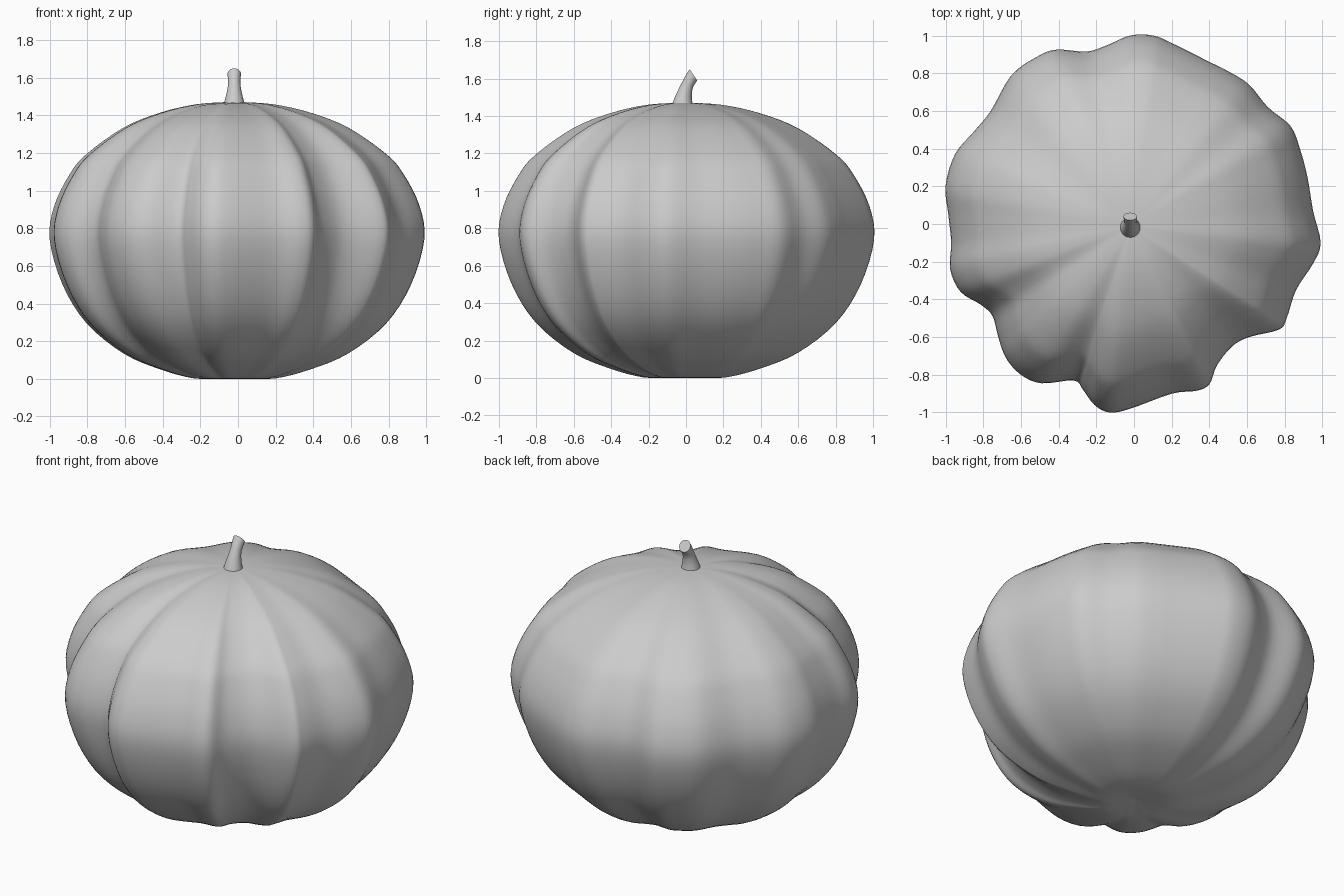
import bpy, bmesh
from math import sin, cos, pi, radians
from mathutils import Vector

if "Cube" in bpy.data.objects:
    bpy.data.objects.remove(bpy.data.objects["Cube"])


def spline(pts, steps, closed):
    """Catmull-Rom curve through 2D points."""
    n, out = len(pts), []
    get = (lambda i: Vector(pts[i % n])) if closed else (lambda i: Vector(pts[min(max(i, 0), n - 1)]))
    for i in range(n if closed else n - 1):
        a, b, c, d = (get(i + k) for k in (-1, 0, 1, 2))
        for s in range(steps):
            t = s / steps
            out.append(0.5 * (2*b + (c - a)*t + (2*a - 5*b + 4*c - d)*t*t + (3*b - a - 3*c + d)*t**3))
    if not closed:
        out.append(get(n - 1))
    return out


def loft(name, rings, angle):
    """Skin a stack of closed rings and cap both ends."""
    bm = bmesh.new()
    loops = [[bm.verts.new(p) for p in r] for r in rings]
    n = len(loops[0])
    for lo, hi in zip(loops, loops[1:]):
        for i in range(n):
            j = (i + 1) % n
            bm.faces.new((lo[i], lo[j], hi[j], hi[i]))
    bm.faces.new(loops[0][::-1])
    bm.faces.new(loops[-1])
    me = bpy.data.meshes.new(name)
    bm.to_mesh(me)
    bm.free()
    ob = bpy.data.objects.new(name, me)
    bpy.context.collection.objects.link(ob)
    bpy.context.view_layer.objects.active = ob
    ob.select_set(True)
    bpy.ops.object.shade_smooth_by_angle(angle=radians(angle))
    ob.select_set(False)


# Irregular lobed outline at the widest height, counterclockwise from the right
outline = [(.99, -.1), (.95, .07), (.92, .25), (.88, .4), (.83, .52), (.71, .62), (.61, .74), (.5, .81),
           (.4, .86), (.2, .96), (.1, 1), (-.02, 1), (-.14, .95), (-.25, .915), (-.41, .925), (-.51, .89),
           (-.65, .79), (-.76, .6), (-.85, .49), (-.95, .37), (-1, .2), (-.985, .05), (-.97, -.1),
           (-.975, -.24), (-.92, -.36), (-.81, -.43), (-.75, -.49), (-.72, -.6), (-.68, -.71), (-.6, -.8),
           (-.49, -.845), (-.32, -.83), (-.27, -.88), (-.21, -.96), (-.13, -1), (-.02, -.98), (.2, -.9),
           (.33, -.885), (.4, -.85), (.44, -.75), (.52, -.65), (.61, -.6), (.77, -.56), (.81, -.5),
           (.86, -.35), (.95, -.21)]
# Side profile: scale of the outline, height
profile = [(.01, .015), (.1, .006), (.22, .003), (.4, .05), (.6, .135), (.8, .295), (.93, .5), (1, .74),
           (.975, .92), (.89, 1.09), (.8, 1.195), (.6, 1.335), (.4, 1.415), (.2, 1.46), (.01, 1.472)]

# Pumpkin body
ring = spline(outline, 4, True)
pole = Vector((-.02, -.01))
rings = []
for s, z in spline(profile, 4, False):
    rings.append([(*(pole * (1 - s) + p * s), max(z, 0)) for p in ring])
loft("pumpkin_body", rings, 60)

# Bent stem with a slanted cut end: y, z, radius, tilt
stem = [(-.02, 1.455, .057, 0), (-.014, 1.5, .045, 5), (-.003, 1.54, .036, 12), (.01, 1.572, .032, 28),
        (.026, 1.6, .034, 45), (.04, 1.62, .036, 56)]
rings = []
for y, z, r, tilt in stem:
    t = radians(tilt)
    rings.append([(-.02 + r * cos(a), y + r * sin(a) * cos(t), z - r * sin(a) * sin(t))
                  for a in (2 * pi * k / 24 for k in range(24))])
loft("stem", rings, 40)
